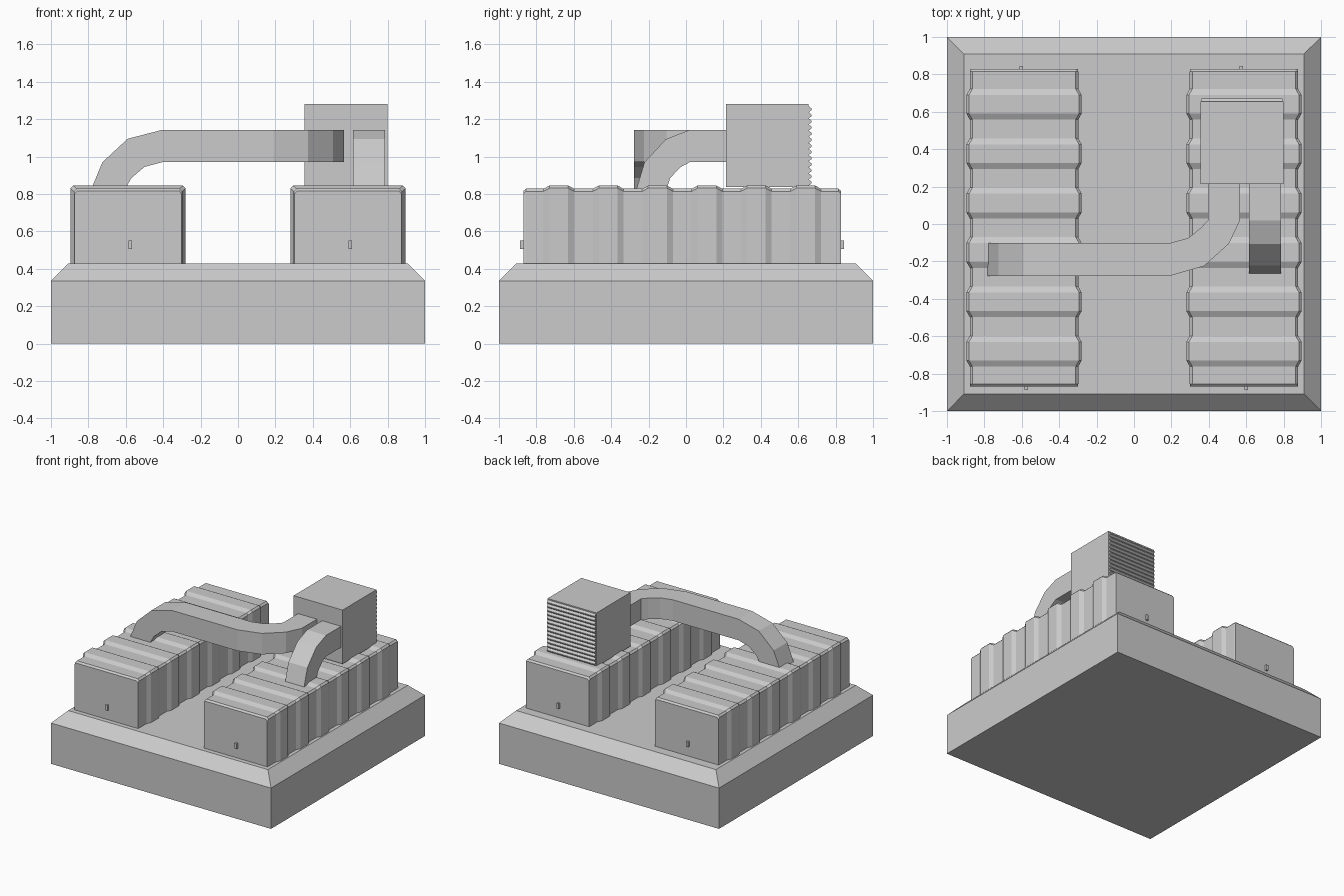
import bpy, bmesh

if "Cube" in bpy.data.objects:
    bpy.data.objects.remove(bpy.data.objects["Cube"])


def loft(name, sections):
    """Join matching cross-section loops into a closed solid."""
    bm = bmesh.new()
    rings = [[bm.verts.new(p) for p in s] for s in sections]
    n = len(rings[0])
    for a, b in zip(rings, rings[1:]):
        for i in range(n):
            j = (i + 1) % n
            bm.faces.new((a[i], a[j], b[j], b[i]))
    bm.faces.new(rings[0][::-1])
    bm.faces.new(rings[-1])
    bmesh.ops.recalc_face_normals(bm, faces=bm.faces)
    me = bpy.data.meshes.new(name)
    bm.to_mesh(me)
    bm.free()
    ob = bpy.data.objects.new(name, me)
    bpy.context.collection.objects.link(ob)
    return ob


def rect(x, y, z):
    return [(-x, -y, z), (x, -y, z), (x, y, z), (-x, y, z)]


def box(name, x0, x1, y0, y1, z0, z1):
    return loft(name, [[(x0, y0, z), (x1, y0, z), (x1, y1, z), (x0, y1, z)]
                       for z in (z0, z1)])


# plinth with sloped rim
BASE_TOP = 0.427
loft("plinth", [rect(1, 1, 0), rect(1, 1, 0.335), rect(0.908, 0.908, BASE_TOP)])


# ribbed cabinet cross-section
def cabinet_section(cx, y, w, top, c=0.014):
    return [(cx - w, y, BASE_TOP), (cx - w, y, top - c), (cx - w + c, y, top),
            (cx + w - c, y, top), (cx + w, y, top - c), (cx + w, y, BASE_TOP)]


def cabinet(name, cx):
    body, rib = (0.29, 0.828), (0.308, 0.845)
    prof = [(-0.87, 0.287, 0.815), (-0.856, *body)]
    for i in range(6):
        yc = -0.68 + 0.264 * i
        prof += [(yc - 0.082, *body), (yc - 0.05, *rib),
                 (yc + 0.05, *rib), (yc + 0.082, *body)]
    prof += [(0.816, *body), (0.83, 0.287, 0.815)]
    loft(name, [cabinet_section(cx, *p) for p in prof])
    # small latches on both ends
    for end, lx, y0, y1 in (("front", cx + 0.012, -0.887, -0.86),
                            ("back", cx - 0.014, 0.82, 0.846)):
        box(f"{name}_{end}_latch", lx - 0.009, lx + 0.009, y0, y1, 0.507, 0.551)


cabinet("left_cabinet", -0.588)
cabinet("right_cabinet", 0.588)

# fan housing with slatted back
box("fan_housing", 0.355, 0.80, 0.215, 0.655, 0.838, 1.28)
SLATS = 13
pitch = 0.425 / SLATS
zig = [(0.645, 0.845)]
for i in range(SLATS):
    z = 0.845 + i * pitch
    zig += [(0.656, z), (0.672, z + 0.35 * pitch), (0.672, z + 0.6 * pitch)]
zig += [(0.656, 1.27), (0.645, 1.27)]
loft("back_slats", [[(x, y, z) for y, z in zig] for x in (0.36, 0.795)])

# long duct: bends sideways, runs across, then bends down
LO, HI = 0.97, 1.143
plan = [((0.395, 0.22), (0.567, 0.22)), ((0.395, 0.02), (0.567, 0.02)),
        ((0.358, -0.02), (0.508, -0.105)), ((0.29, -0.075), (0.375, -0.225)),
        ((0.19, -0.102), (0.19, -0.278))]
side = [((-0.405, LO), (-0.405, HI)), ((-0.50, 0.945), (-0.59, 1.095)),
        ((-0.57, 0.885), (-0.725, 0.97)), ((-0.607, 0.82), (-0.787, 0.82))]
sections = [[(*a, LO), (*a, HI), (*b, HI), (*b, LO)] for a, b in plan]
sections += [[(a[0], -0.102, a[1]), (b[0], -0.102, b[1]),
              (b[0], -0.278, b[1]), (a[0], -0.278, a[1])] for a, b in side]
loft("long_duct", sections)

# short duct: straight out, then bends down
bend = [((0.22, LO), (0.22, HI)), ((0.02, LO), (0.02, HI)),
        ((-0.03, 0.943), (-0.108, 1.093)), ((-0.085, 0.885), (-0.222, 0.97)),
        ((-0.105, 0.82), (-0.267, 0.82))]
loft("short_duct", [[(0.614, *a), (0.614, *b), (0.786, *b), (0.786, *a)]
                    for a, b in bend])
